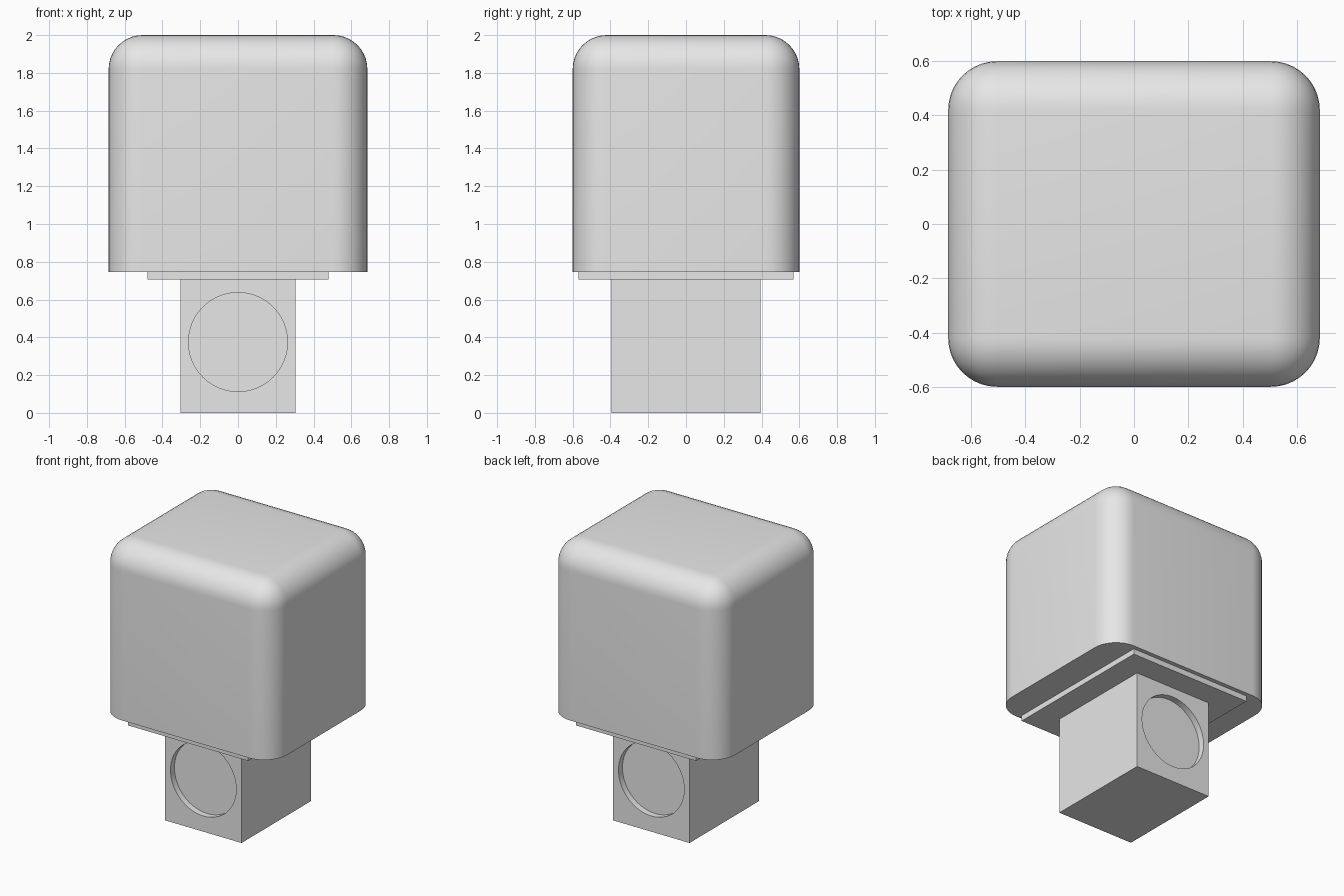
import bpy, bmesh, math
from mathutils import Matrix, Vector

if "Cube" in bpy.data.objects:
    bpy.data.objects.remove(bpy.data.objects["Cube"], do_unlink=True)

grey = bpy.data.materials.new("light grey")
grey.use_nodes = True
colour = (0.8, 0.8, 0.8, 1)
grey.diffuse_color = colour
grey.node_tree.nodes["Principled BSDF"].inputs["Base Color"].default_value = colour


def add_object(name, bm):
    mesh = bpy.data.meshes.new(name)
    bm.to_mesh(mesh)
    bm.free()
    mesh.materials.append(grey)
    obj = bpy.data.objects.new(name, mesh)
    bpy.context.collection.objects.link(obj)
    return obj


def box(low, high):
    low, high = Vector(low), Vector(high)
    bm = bmesh.new()
    bmesh.ops.create_cube(bm, size=1, matrix=Matrix.Translation((low + high) / 2)
                          @ Matrix.Diagonal((*(high - low), 1)))
    return bm


# Cap: rounded on the top and upright edges, flat underneath
bm = box((-0.685, -0.6, 0.745), (0.685, 0.6, 2))
edges = [e for e in bm.edges if max(v.co.z for v in e.verts) > 1.9]
bmesh.ops.bevel(bm, geom=edges, offset=0.18, offset_type='OFFSET', segments=10,
                profile=0.5, affect='EDGES', clamp_overlap=True)
cap = add_object("cap", bm)
bpy.context.view_layer.objects.active = cap
cap.select_set(True)
bpy.ops.object.shade_smooth_by_angle(angle=math.radians(30))
cap.select_set(False)

# Thin plate under the cap
add_object("mounting_plate", box((-0.48, -0.57, 0.705), (0.48, 0.57, 0.745)))

# Stem with a shallow round recess in the front and back
stem = add_object("stem", box((-0.305, -0.395, 0), (0.305, 0.395, 0.705)))
recess_depth = 0.045
for side, name in ((-1, "front"), (1, "back")):
    bm = bmesh.new()
    bmesh.ops.create_cone(bm, cap_ends=True, segments=64, radius1=0.262,
                          radius2=0.262, depth=2 * recess_depth,
                          matrix=Matrix.Translation((0, side * 0.395, 0.375))
                          @ Matrix.Rotation(math.pi / 2, 4, 'X'))
    cutter = add_object(name + "_recess_cutter", bm)
    cutter.hide_render = True
    cutter.hide_set(True)
    cut = stem.modifiers.new(name + "_recess", 'BOOLEAN')
    cut.operation = 'DIFFERENCE'
    cut.solver = 'EXACT'
    cut.object = cutter

# Keep the stem sharp while its recess walls stay smooth
bpy.context.view_layer.objects.active = stem
for modifier in list(stem.modifiers):
    bpy.ops.object.modifier_apply(modifier=modifier.name)
stem.select_set(True)
bpy.ops.object.shade_smooth_by_angle(angle=math.radians(30))
